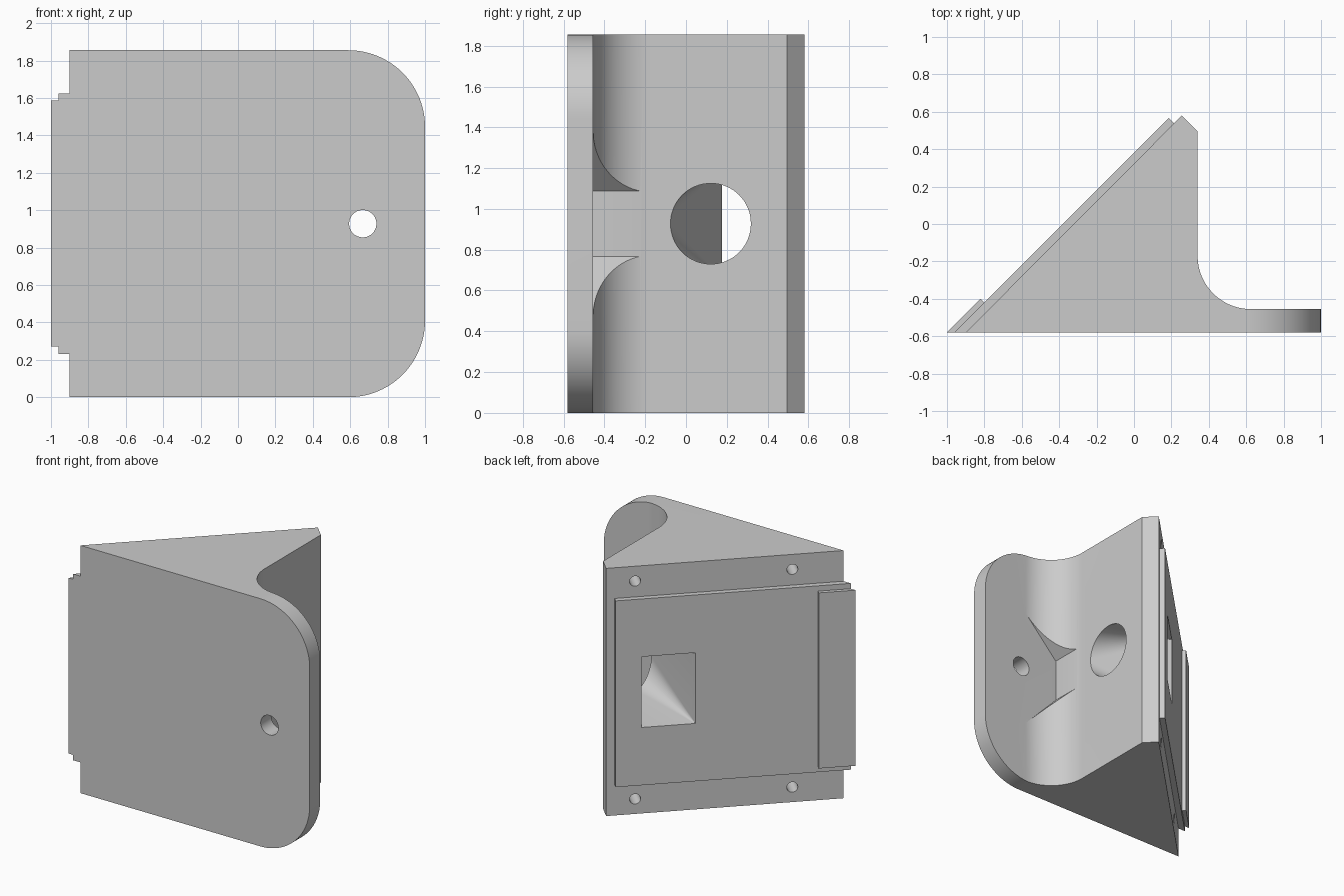
import bpy, bmesh, math
from mathutils import Vector

if "Cube" in bpy.data.objects:
    bpy.data.objects.remove(bpy.data.objects["Cube"], do_unlink=True)

HEIGHT, MID = 1.855, 0.9275
FRONT, BACK = -0.58, 0.58
OUT = Vector((-1, 1, 0)).normalized()      # outward from the sloping face
ALONG = Vector((-1, -1, 0)).normalized()   # down the sloping face
CREST = Vector((0.258, BACK - 0.002, 0))

grey = bpy.data.materials.new("plain grey")
grey.use_nodes = True
grey.diffuse_color = (0.6, 0.6, 0.6, 1)
grey.node_tree.nodes["Principled BSDF"].inputs["Base Color"].default_value = (0.6, 0.6, 0.6, 1)


def make_object(name, bm):
    bmesh.ops.recalc_face_normals(bm, faces=bm.faces)
    mesh = bpy.data.meshes.new(name)
    bm.to_mesh(mesh)
    bm.free()
    mesh.materials.append(grey)
    obj = bpy.data.objects.new(name, mesh)
    bpy.context.collection.objects.link(obj)
    return obj


def prism(name, points, start, end):
    """Extrude a flat outline of 3D points from start offset to end offset."""
    bm = bmesh.new()
    face = bm.faces.new([bm.verts.new(Vector(p) + Vector(start)) for p in points])
    new = bmesh.ops.extrude_face_region(bm, geom=[face])["geom"]
    verts = [g for g in new if isinstance(g, bmesh.types.BMVert)]
    bmesh.ops.translate(bm, verts=verts, vec=Vector(end) - Vector(start))
    return make_object(name, bm)


def upright(name, outline, low, high):
    return prism(name, [(x, y, 0) for x, y in outline], (0, 0, low), (0, 0, high))


def arc(cx, cy, r, a, b, steps=24):
    angles = [math.radians(a + (b - a) * i / steps) for i in range(steps + 1)]
    return [(cx + r * math.cos(t), cy + r * math.sin(t)) for t in angles]


def ring(center, u, v, r, steps=48):
    return [center + r * (u * math.cos(t) + v * math.sin(t))
            for t in (math.tau * i / steps for i in range(steps))]


def boolean(target, cutter, operation="DIFFERENCE"):
    cutter.hide_render = True
    mod = target.modifiers.new("cut", "BOOLEAN")
    mod.operation, mod.solver, mod.object = operation, "EXACT", cutter
    bpy.context.view_layer.objects.active = target
    bpy.ops.object.modifier_apply(modifier=mod.name)


X, Y, Z = Vector((1, 0, 0)), Vector((0, 1, 0)), Vector((0, 0, 1))
cutters = []

# Wedge body with a filleted front flange
outline = [(-0.9, FRONT), (1, FRONT), (1, -0.455)]
outline += arc(0.625, -0.17, 0.285, 270, 180)
outline += [(0.34, 0.495), (0.256, BACK)]
body = upright("wedge_body", outline, 0, HEIGHT)

# Rounded flange corners
R = 0.41
rounded = [(-2, -0.1)] + [(1 - R, -0.1)] + arc(1 - R, R, R, -90, 0)
rounded += arc(1 - R, HEIGHT - R, R, 0, 90) + [(1 - R, HEIGHT + 0.1), (-2, HEIGHT + 0.1)]
rim = prism("rim_cutter", [(x, 0, z) for x, z in rounded], (0, -1, 0), (0, 1, 0))
boolean(body, rim, "INTERSECT")
cutters.append(rim)

# Flared clearance pocket in the fillet
pocket = prism("pocket_cutter",
               [(0.345, 0, MID - 0.16), (0.345, 0, MID + 0.16),
                (0.7, 0, MID + 0.53), (0.7, 0, MID - 0.53)],
               (0, -0.455, 0), (0, 0.1, 0))
boolean(body, pocket)
cutters.append(pocket)

# Screw hole through the flange
hole = prism("flange_hole_cutter", ring(Vector((0.667, 0, MID)), X, Z, 0.073),
             (0, -1, 0), (0, 0, 0))
boolean(body, hole)
cutters.append(hole)

# Four blind holes in the sloping face
for s in (0.2, 1.284):
    for z in (0.112, HEIGHT - 0.112):
        center = CREST + ALONG * s + Z * z
        screw = prism("screw_hole_cutter", ring(center, ALONG, Z, 0.038, 32),
                      OUT * 0.1, OUT * -0.18)
        boolean(body, screw)
        cutters.append(screw)

# Raised plate and edge strip on the sloping face
plate = upright("raised_plate", [(-0.9, FRONT), (0.216, 0.536), (0.186, 0.566), (-0.96, FRONT)],
                0.23, HEIGHT - 0.23)
strip = upright("edge_strip", [(-0.96, FRONT), (-0.8, -0.42), (-0.82, -0.4), (-1, FRONT)],
                0.27, HEIGHT - 0.27)

# Passage blending from a round mouth to a square one
bm = bmesh.new()
for p in ring(Vector((0.342, 0.12, MID)), Y, Z, 0.197, 64):
    bm.verts.new(p)
for s in (0.18, 0.55):
    for dz in (-0.265, 0.265):
        bm.verts.new(Vector((0.186, 0.566, MID + dz)) + ALONG * s + OUT * 0.002)
bmesh.ops.convex_hull(bm, input=bm.verts)
passage = make_object("passage_cutter", bm)
boolean(body, passage)
boolean(plate, passage)
cutters.append(passage)

for c in cutters:
    bpy.data.objects.remove(c, do_unlink=True)

# Smooth the curved walls, keep the edges crisp
bpy.ops.object.select_all(action="DESELECT")
for obj in (body, plate, strip):
    obj.select_set(True)
bpy.context.view_layer.objects.active = body
bpy.ops.object.shade_smooth_by_angle(angle=math.radians(30))
